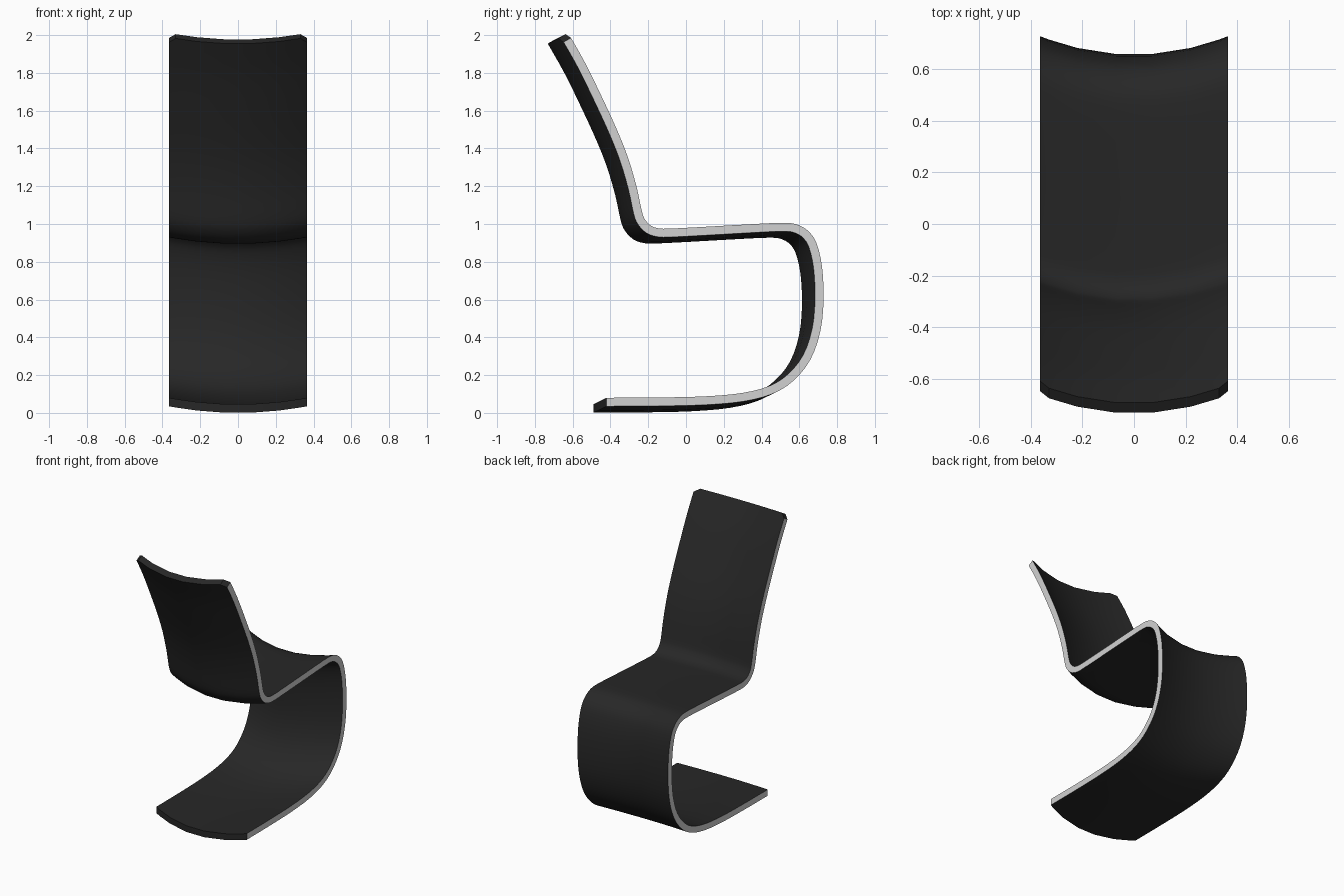
import bpy, bmesh
from mathutils import Vector

if "Cube" in bpy.data.objects:
    bpy.data.objects.remove(bpy.data.objects["Cube"])


def material(name, rgb):
    m = bpy.data.materials.new(name)
    m.diffuse_color = (*rgb, 1)
    m.use_nodes = True
    m.node_tree.nodes["Principled BSDF"].inputs["Base Color"].default_value = m.diffuse_color
    return m


black = material("black_shell", (0.02, 0.02, 0.02))
grey = material("grey_edge", (0.64, 0.64, 0.64))

# Side profile (y, z) of the ribbon's centre line at its outer edge, top to foot
PROFILE = [(-.643, 2.0), (-.55, 1.835), (-.455, 1.64), (-.382, 1.48), (-.327, 1.34),
           (-.283, 1.19), (-.255, 1.06), (-.235, 1.01), (-.198, .972), (-.15, .955),
           (-.09, .953), (.09, .962), (.32, .975), (.52, .984), (.59, .972), (.638, .94),
           (.672, .885), (.698, .77), (.706, .605), (.69, .44), (.64, .295),
           (.555, .188), (.45, .122), (.3, .083), (.1, .065), (-.15, .059), (-.42, .0575)]
HALF_WIDTH, HALF_THICK = .365, .0225
SAG = Vector((-.072, -.035))          # how far the middle dips from the edges
COLUMNS = [-.365, -.33, -.22, -.07, .07, .22, .33, .365]


def smooth_path(raw, steps):
    p = [Vector(q) for q in raw]
    p = [2 * p[0] - p[1]] + p + [2 * p[-1] - p[-2]]
    out = []
    for a, b, c, d in zip(p, p[1:], p[2:], p[3:]):
        for i in range(steps):
            t = i / steps
            out.append(.5 * (2 * b + (c - a) * t + (2 * a - 5 * b + 4 * c - d) * t * t
                             + (3 * b - a - 3 * c + d) * t ** 3))
    return out + [p[-2]]


path = smooth_path(PROFILE, 3)
n, cols = len(path), len(COLUMNS)
bm = bmesh.new()

# Two curved skins, one on each side of the centre line
skins = ([], [])
for i, p in enumerate(path):
    tangent = (path[min(i + 1, n - 1)] - path[max(i - 1, 0)]).normalized()
    normal = Vector((-tangent.y, tangent.x))
    for skin, side in zip(skins, (1, -1)):
        row = []
        for x in COLUMNS:
            q = p + SAG * (1 - (abs(x) / HALF_WIDTH) ** 2) + normal * side * HALF_THICK
            if i == 0 and abs(x) > .34:      # clipped top corners
                q = q + tangent * .03
            row.append(bm.verts.new((x, q.x, q.y)))
        skin.append(row)

a, b = skins
for i in range(n - 1):
    for skin in skins:
        for j in range(cols - 1):
            bm.faces.new((skin[i][j], skin[i][j + 1], skin[i + 1][j + 1], skin[i + 1][j]))
    # Grey side edges
    for j in (0, cols - 1):
        bm.faces.new((a[i][j], a[i + 1][j], b[i + 1][j], b[i][j])).material_index = 1
# Top and foot end caps
for i in (0, n - 1):
    for j in range(cols - 1):
        bm.faces.new((a[i][j], a[i][j + 1], b[i][j + 1], b[i][j]))

bmesh.ops.recalc_face_normals(bm, faces=bm.faces)
mesh = bpy.data.meshes.new("ribbon_chair")
bm.to_mesh(mesh)
bm.free()
mesh.materials.append(black)
mesh.materials.append(grey)
chair = bpy.data.objects.new("ribbon_chair", mesh)
bpy.context.collection.objects.link(chair)
bpy.context.view_layer.objects.active = chair
chair.select_set(True)
bpy.ops.object.shade_smooth_by_angle(angle=.6)
